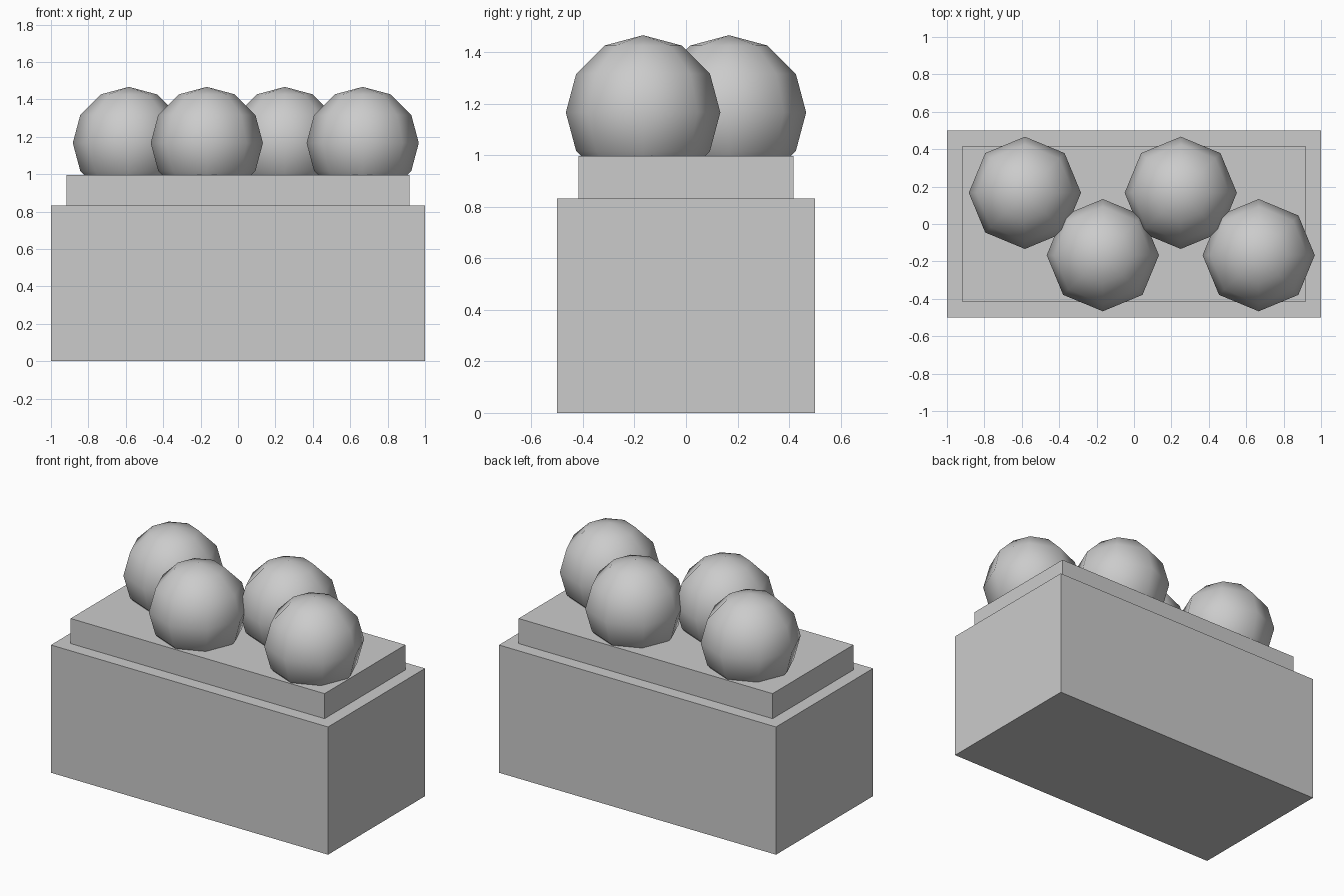
import bpy

if "Cube" in bpy.data.objects:
    bpy.data.objects.remove(bpy.data.objects["Cube"])

U = 1 / 12  # modelling unit: the planter is 24 x 12 units


def box(name, size, z):
    """Box centred on x and y, with its underside at height z."""
    bpy.ops.mesh.primitive_cube_add(size=1, location=(0, 0, (z + size[2] / 2) * U))
    ob = bpy.context.object
    ob.name = name
    ob.scale = [s * U for s in size]
    bpy.ops.object.transform_apply(location=False, rotation=False, scale=True)
    return ob


def bush(name, x, y):
    """Low-poly round bush, smooth shaded, sunk a little into the soil."""
    bpy.ops.mesh.primitive_uv_sphere_add(
        segments=8, ring_count=6, radius=3.6 * U, location=(x * U, y * U, 14 * U))
    ob = bpy.context.object
    ob.name = name
    bpy.ops.object.shade_smooth()
    return ob


# Planter body and the raised soil bed on top
box("planter_box", (24, 12, 10), 0)
box("soil_bed", (22, 10, 1.96), 10)

# Zigzag row of bushes
for i in range(4):
    bush(f"bush_{i + 1}", -7 + 5 * i, 2 if i % 2 == 0 else -2)
